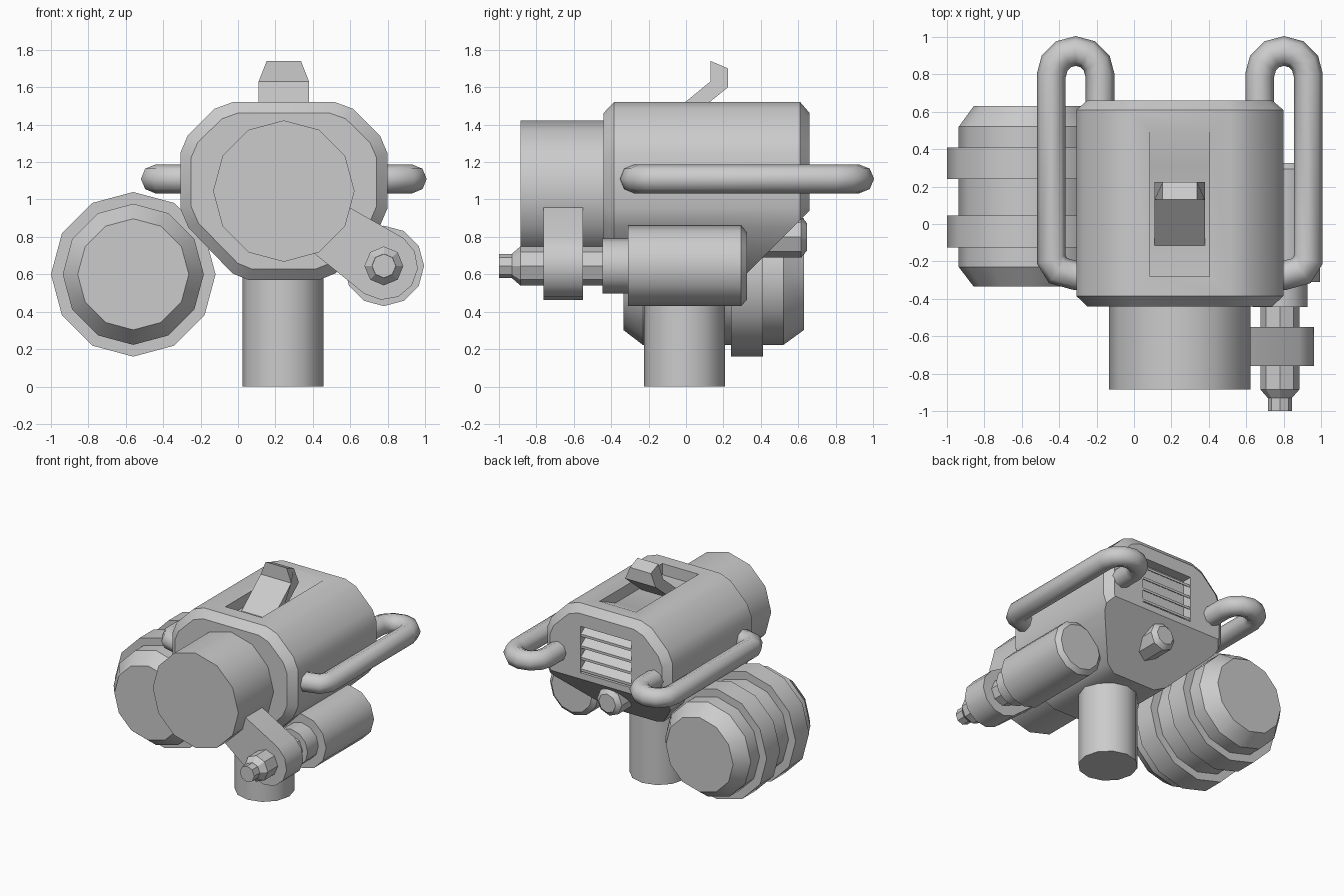
import bpy, bmesh, math
from mathutils import Vector

cube = bpy.data.objects.get("Cube")
if cube:
    bpy.data.objects.remove(cube, do_unlink=True)

grey = bpy.data.materials.new("plain_grey")
grey.use_nodes = True
grey.diffuse_color = (0.6, 0.6, 0.6, 1)
grey.node_tree.nodes["Principled BSDF"].inputs["Base Color"].default_value = (0.6, 0.6, 0.6, 1)

MID = 0.245  # x of the body's own centre line


def select(ob):
    bpy.ops.object.select_all(action="DESELECT")
    ob.select_set(True)
    bpy.context.view_layer.objects.active = ob


def finish(name, bm, smooth=32):
    bmesh.ops.recalc_face_normals(bm, faces=bm.faces)
    mesh = bpy.data.meshes.new(name)
    bm.to_mesh(mesh)
    bm.free()
    mesh.materials.append(grey)
    ob = bpy.data.objects.new(name, mesh)
    bpy.context.collection.objects.link(ob)
    if smooth:
        select(ob)
        bpy.ops.object.shade_smooth_by_angle(angle=math.radians(smooth))
    return ob


def loft(rings):
    """Skin a list of equal-length point loops and cap both ends."""
    bm = bmesh.new()
    loops = [[bm.verts.new(p) for p in ring] for ring in rings]
    n = len(loops[0])
    for a, b in zip(loops, loops[1:]):
        for i in range(n):
            j = (i + 1) % n
            bm.faces.new((a[i], a[j], b[j], b[i]))
    bm.faces.new(loops[0])
    bm.faces.new(loops[-1])
    return bm


def turned(name, cx, cz, profile, sides=12):
    """Turned part along y from (y, radius) steps."""
    angles = [math.tau * i / sides for i in range(sides)]
    rings = [[(cx + r * math.sin(a), y, cz + r * math.cos(a)) for a in angles]
             for y, r in profile]
    return finish(name, loft(rings))


def side_profile(points, x0, x1):
    """Extrude a (y, z) outline along x."""
    return loft([[(x, y, z) for y, z in points] for x in (x0, x1)])


def cut(target, cutter):
    mod = target.modifiers.new("pocket", "BOOLEAN")
    mod.operation = "DIFFERENCE"
    mod.solver = "EXACT"
    mod.object = cutter
    select(target)
    bpy.ops.object.modifier_apply(modifier=mod.name)
    bpy.data.objects.remove(cutter, do_unlink=True)


# Body: eight-sided housing with rounded corners and chamfered ends
half = [(0.275, 1.52), (0.37, 1.485), (0.515, 1.34), (0.553, 1.25),
        (0.553, 0.95), (0.51, 0.85), (0.275, 0.605), (0.19, 0.57)]
outline = half + [(-x, z) for x, z in reversed(half)]


def body_ring(y, inset):
    k, h = 1 - inset / 0.553, 1 - inset / 0.475
    return [(MID + x * k, y, 1.045 + (z - 1.045) * h) for x, z in outline]


bm = loft([body_ring(-0.44, 0.058), body_ring(-0.385, 0), body_ring(0.61, 0), body_ring(0.66, 0.058)])
# Sloping cut under the back end
res = bmesh.ops.bisect_plane(bm, geom=bm.verts[:] + bm.edges[:] + bm.faces[:],
                             plane_co=(0, 0.3, 0.58), plane_no=(0, 1, -1), clear_outer=True)
bmesh.ops.holes_fill(bm, edges=[e for e in bm.edges if e.is_boundary], sides=0)
body = finish("body", bm, 0)

# Top pocket with a ramp at its back, and the vent opening
cut(body, finish("top_cutter", side_profile(
    [(-0.28, 1.43), (0.31, 1.43), (0.51, 1.52), (0.51, 1.6), (-0.28, 1.6)], 0.085, 0.405), 0))
cut(body, finish("vent_cutter", side_profile(
    [(0.58, 0.99), (0.7, 0.99), (0.7, 1.36), (0.58, 1.36)], MID - 0.225, MID + 0.225), 0))
select(body)
bpy.ops.object.shade_smooth_by_angle(angle=math.radians(32))

# Vent slats
for i in range(4):
    z = 0.99 + i * 0.0925
    finish(f"vent_slat_{i + 1}", side_profile(
        [(0.57, z + 0.09), (0.655, z + 0.03), (0.655, z + 0.01), (0.57, z + 0.07)],
        MID - 0.225, MID + 0.225), 0)

# Lever: sloping stem, upright tip narrowing to the top
bm = side_profile([(-0.12, 1.425), (0.13, 1.63), (0.13, 1.74), (0.225, 1.70),
                   (0.225, 1.60), (0.01, 1.425)], MID - 0.135, MID + 0.135)
for v in bm.verts:
    if v.co.z > 1.65:
        v.co.x = MID + (v.co.x - MID) * 0.68
finish("lever", bm, 0)

# Turned parts
turned("front_barrel", MID, 1.045, [(-0.885, 0.378), (-0.4, 0.378)])
turned("back_plug", MID, 0.80, [(0.4, 0.11), (0.615, 0.11), (0.645, 0.075)], 8)
turned("drum", -0.56, 0.60, [(-0.335, 0.297), (-0.23, 0.377), (0.52, 0.377), (0.63, 0.297)])
for name, y0, y1 in (("drum_front_band", -0.125, 0.045), ("drum_back_band", 0.24, 0.41)):
    turned(name, -0.56, 0.60, [(y0, 0.44), (y1, 0.44)])
turned("side_cylinder", 0.78, 0.645, [(-0.31, 0.215), (0.295, 0.215), (0.325, 0.18)])
turned("side_cylinder_collar", 0.78, 0.645, [(-0.445, 0.147), (-0.3, 0.147)])
turned("side_cylinder_rod", 0.78, 0.645, [(-0.93, 0.065), (-0.885, 0.104), (-0.43, 0.104)], 8)
turned("side_cylinder_tip", 0.78, 0.645, [(-1.0, 0.064), (-0.9, 0.064)], 8)

# Post underneath
bm = loft([[(0.24 + 0.217 * math.sin(math.tau * i / 12), -0.008 + 0.217 * math.cos(math.tau * i / 12), z)
            for i in range(12)] for z in (0, 0.66)])
finish("post", bm)

# Arm joining the rod to the front barrel
arm = [(0.36, 0.75), (0.46, 1.035)]
for i in range(7):
    a = math.radians(55 - 30 * i)
    arm.append((0.78 + 0.182 * math.cos(a), 0.645 + 0.182 * math.sin(a)))
finish("arm", loft([[(x, y, z) for x, z in arm] for y in (-0.76, -0.55)]))

# Tube handles, one each side
path = [(0.45, -0.28), (0.56, -0.275), (0.65, -0.25), (0.687, -0.19)]
for i in range(7):
    a = math.pi * i / 6
    path.append((0.557 + 0.13 * math.cos(a), 0.795 + 0.13 * math.sin(a)))
path.append((0.427, 0.6))
for name, side in (("left_handle", 1), ("right_handle", -1)):
    rings = []
    for i, p in enumerate(path):
        p = Vector(p)
        before = (p - Vector(path[i - 1])).normalized() if i else None
        after = (Vector(path[i + 1]) - p).normalized() if i + 1 < len(path) else before
        before = before or after
        t = (before + after).normalized()
        across = Vector((t.y, -t.x)) / max(0.7, t.dot(after))
        ring = []
        for k in range(8):
            a = math.tau * k / 8
            q = p + across * 0.077 * math.cos(a)
            ring.append((MID + side * q.x, q.y, 1.11 + 0.077 * math.sin(a)))
        rings.append(ring)
    finish(name, loft(rings), 60)
